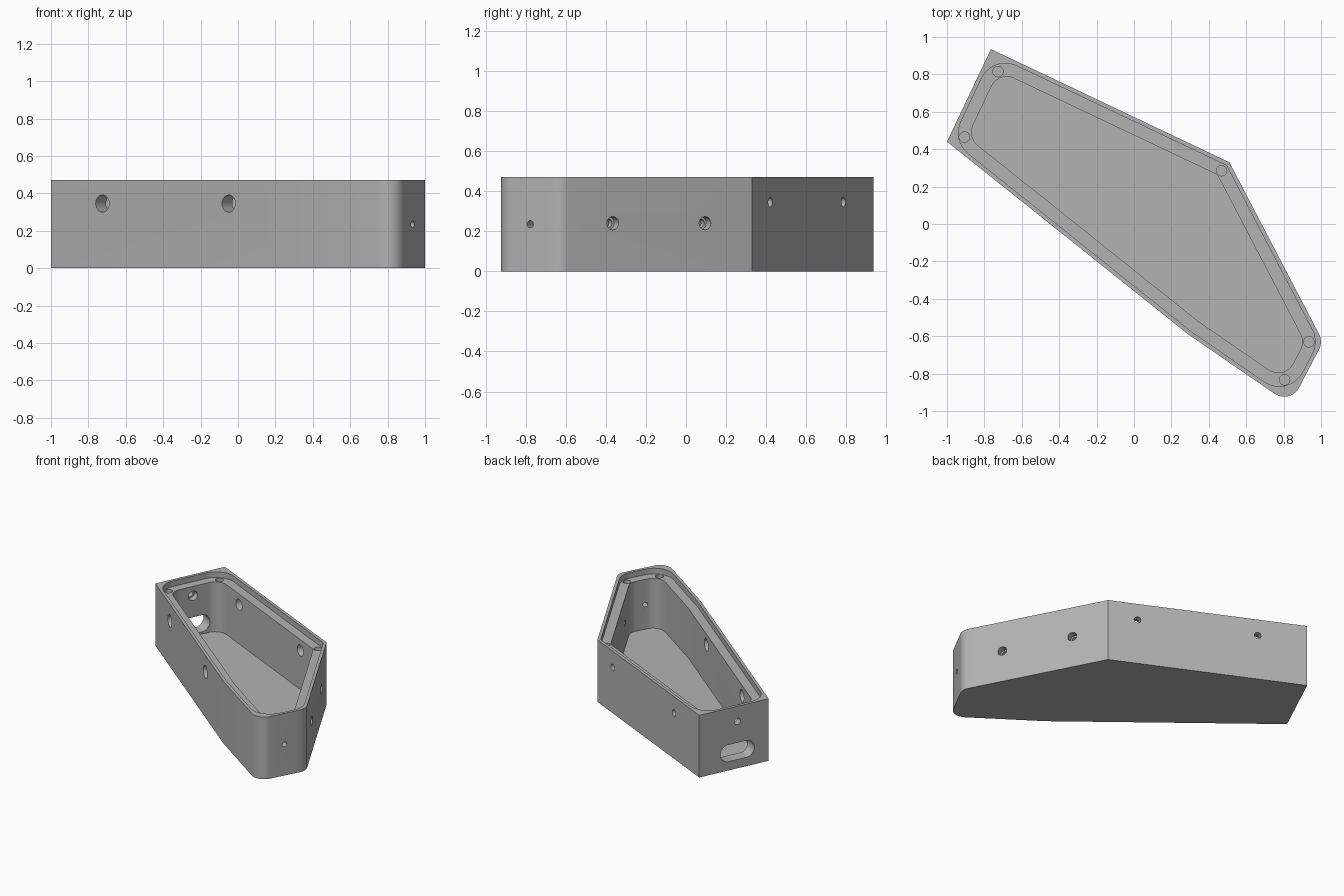
import bpy, bmesh, math
from mathutils import Vector

if "Cube" in bpy.data.objects:
    bpy.data.objects.remove(bpy.data.objects["Cube"])

HEIGHT, LEDGE_Z, FLOOR_Z = 0.47, 0.427, 0.05

grey = bpy.data.materials.new("plain grey")
grey.diffuse_color = (0.45, 0.45, 0.45, 1)
grey.use_nodes = True
grey.node_tree.nodes["Principled BSDF"].inputs["Base Color"].default_value = grey.diffuse_color

# Outline corners, counter-clockwise from the left
CORNERS = [Vector(p) for p in ((-1, 0.44), (0.29, -0.59), (0.835, -0.965),
                               (1.011, -0.63), (0.51, 0.33), (-0.765, 0.935))]


def outline(inset, radii, steps=10):
    """Inset the outline and round each corner by its own radius."""
    n = len(CORNERS)
    dirs = [(CORNERS[(i + 1) % n] - CORNERS[i]).normalized() for i in range(n)]
    pts = []
    for i, c in enumerate(CORNERS):
        a, b = dirs[i - 1], dirs[i]
        na, nb = Vector((-a.y, a.x)), Vector((-b.y, b.x))
        bis = (na + nb) / (1 + na.dot(nb))
        if radii[i] == 0:
            pts.append(c + bis * inset)
            continue
        centre = c + bis * (inset + radii[i])
        turn = math.atan2(a.cross(b), a.dot(b))
        start = math.atan2(-na.y, -na.x)
        for k in range(steps + 1):
            t = start + turn * k / steps
            pts.append(centre + radii[i] * Vector((math.cos(t), math.sin(t))))
    return pts


def prism(name, pts, z0, z1):
    """Extrude a flat outline between two heights."""
    bm = bmesh.new()
    low = bm.faces.new([bm.verts.new((p[0], p[1], z0)) for p in pts])
    ext = bmesh.ops.extrude_face_region(bm, geom=[low])
    up = [v for v in ext["geom"] if isinstance(v, bmesh.types.BMVert)]
    bmesh.ops.translate(bm, verts=up, vec=(0, 0, z1 - z0))
    bmesh.ops.recalc_face_normals(bm, faces=bm.faces)
    mesh = bpy.data.meshes.new(name)
    bm.to_mesh(mesh)
    bm.free()
    mesh.materials.append(grey)
    ob = bpy.data.objects.new(name, mesh)
    bpy.context.collection.objects.link(ob)
    return ob


def cut(cutter):
    """Subtract a cutter from the enclosure and remove it."""
    cutter.hide_render = True
    mod = enclosure.modifiers.new("cut", "BOOLEAN")
    mod.operation, mod.solver, mod.object = "DIFFERENCE", "EXACT", cutter
    bpy.context.view_layer.objects.active = enclosure
    bpy.ops.object.modifier_apply(modifier=mod.name)
    bpy.data.objects.remove(cutter)


def wall_cut(edge, t, z, radius, d0, d1, half_slot=0):
    """Cut a round hole or slot into a wall, from depth d0 to d1."""
    p, q = CORNERS[edge], CORNERS[(edge + 1) % len(CORNERS)]
    d = (q - p).normalized()
    inward = Vector((-d.y, d.x, 0))
    pts = []
    for k in range(24):
        ang = math.tau * (k + 0.5) / 24
        shift = math.copysign(half_slot, math.cos(ang))
        pts.append((radius * math.cos(ang) + shift, radius * math.sin(ang)))
    cutter = prism("hole_cutter", pts, d0, d1)
    side = Vector((d.x, d.y, 0))
    base = p.lerp(q, t)
    for v in cutter.data.vertices:
        x, y, depth = v.co
        v.co = Vector((base.x, base.y, z)) + side * x + Vector((0, 0, y)) + inward * depth
    bm = bmesh.new()
    bm.from_mesh(cutter.data)
    bmesh.ops.recalc_face_normals(bm, faces=bm.faces)
    bm.to_mesh(cutter.data)
    bm.free()
    cut(cutter)


# Shell with hollow cavity and a recessed ledge for the lid
enclosure = prism("enclosure", outline(0, (0, 0, 0.09, 0.09, 0, 0)), 0, HEIGHT)
cut(prism("cavity_cutter", outline(0.088, (0.09, 0, 0.09, 0.09, 0.04, 0.09)), FLOOR_Z, 1))
cut(prism("ledge_cutter", outline(0.022, (0.14, 0, 0.14, 0.14, 0.02, 0.14)), LEDGE_Z, 1))

# Lid screw holes in the ledge
for x, y in ((-0.727, 0.815), (-0.907, 0.465), (0.468, 0.285), (0.935, -0.63), (0.805, -0.833)):
    ring = [(x + 0.028 * math.cos(math.tau * k / 20), y + 0.028 * math.sin(math.tau * k / 20))
            for k in range(20)]
    cut(prism("screw_cutter", ring, 0.2, 0.6))

# Long front wall: two large round holes
for x in (-0.725, -0.05):
    wall_cut(0, (x + 1) / 1.29, 0.345, 0.046, -0.05, 0.15)

# Right wall: two stepped holes
for y in (-0.365, 0.095):
    t = (y + 0.63) / 0.96
    wall_cut(3, t, 0.24, 0.033, -0.05, 0.05)
    wall_cut(3, t, 0.24, 0.022, -0.05, 0.15)

# Short end wall: one small hole
wall_cut(2, 0.56, 0.235, 0.018, -0.05, 0.15)

# Back wall: two small holes, wider on the inside
for y in (0.42, 0.785):
    t = (y - 0.33) / 0.605
    wall_cut(4, t, 0.345, 0.024, -0.05, 0.15)
    wall_cut(4, t, 0.345, 0.042, 0.045, 0.15)

# Left wall: cable slot and a small hole above it
wall_cut(5, 0.55, 0.13, 0.064, -0.05, 0.15, half_slot=0.07)
wall_cut(5, 0.55, 0.355, 0.024, -0.05, 0.15)
wall_cut(5, 0.55, 0.355, 0.036, 0.045, 0.15)

# Smooth the curved walls, keep hard edges
bpy.ops.object.select_all(action="DESELECT")
enclosure.select_set(True)
bpy.context.view_layer.objects.active = enclosure
bpy.ops.object.shade_smooth_by_angle(angle=math.radians(30))
